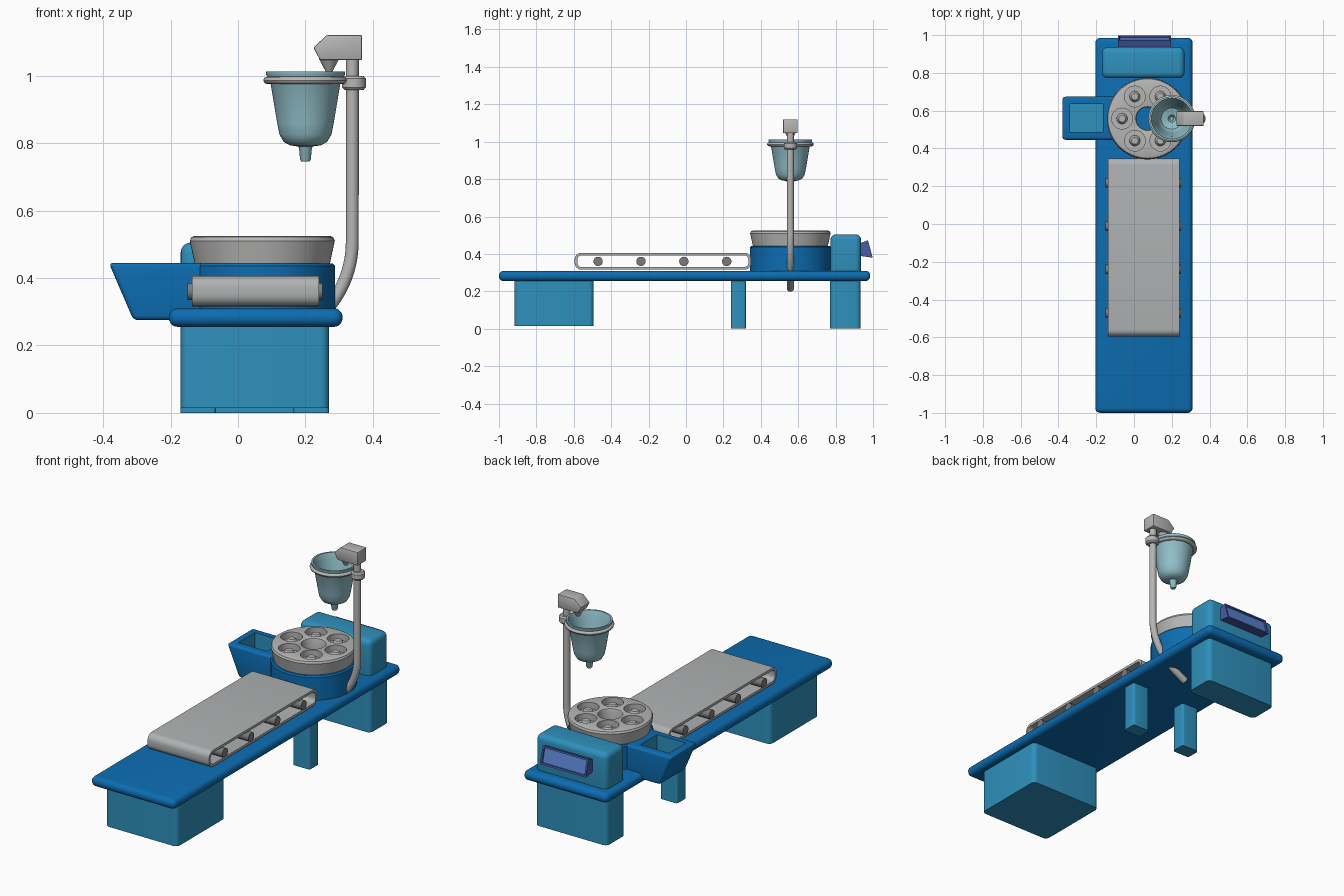
import bpy, bmesh, math
from mathutils import Vector

if "Cube" in bpy.data.objects:
    bpy.data.objects.remove(bpy.data.objects["Cube"])


def mat(name, hex_code):
    m = bpy.data.materials.new(name)
    c = [int(hex_code[i:i + 2], 16) / 255 for i in (0, 2, 4)]
    lin = [v / 12.92 if v <= 0.04045 else ((v + 0.055) / 1.055) ** 2.4 for v in c]
    m.diffuse_color = (*lin, 1)
    m.use_nodes = True
    m.node_tree.nodes["Principled BSDF"].inputs["Base Color"].default_value = m.diffuse_color
    return m


DARK = mat("deep_blue", "0C6DB2")
LIGHT = mat("light_blue", "2E91BD")
GREY = mat("light_grey", "B6B6B5")
BELT = mat("belt_grey", "B0B2B3")
ROLL = mat("roller_grey", "7C7C7C")
TEAL = mat("pale_teal", "92C0CA")
FRAME = mat("screen_frame_blue", "465CA8")
SCREEN = mat("screen_blue", "5A80CC")


def activate(o):
    bpy.ops.object.select_all(action='DESELECT')
    o.select_set(True)
    bpy.context.view_layer.objects.active = o


def smooth(o):
    activate(o)
    bpy.ops.object.shade_smooth_by_angle(angle=math.radians(35))


def finish(name, bm, *mats):
    bmesh.ops.recalc_face_normals(bm, faces=bm.faces)
    me = bpy.data.meshes.new(name)
    bm.to_mesh(me)
    bm.free()
    for m in mats:
        me.materials.append(m)
    o = bpy.data.objects.new(name, me)
    bpy.context.collection.objects.link(o)
    smooth(o)
    return o


def bevel(bm, width, seg=4, test=lambda d: True):
    edges = [e for e in bm.edges
             if test((e.verts[0].co - e.verts[1].co).normalized())]
    bmesh.ops.bevel(bm, geom=edges, offset=width, segments=seg, profile=0.5, affect='EDGES')


def box(name, lo, hi, m, r=0.0, vertical=False):
    bm = bmesh.new()
    bmesh.ops.create_cube(bm, size=1)
    for v in bm.verts:
        v.co = Vector([lo[i] + (v.co[i] + 0.5) * (hi[i] - lo[i]) for i in range(3)])
    if r:
        bevel(bm, r, 5, (lambda d: abs(d.z) > 0.9) if vertical else (lambda d: True))
    return finish(name, bm, m)


def lathe(name, prof, cx, cy, m, closed=False, seg=64):
    """Spin (radius, z) points about a vertical axis."""
    bm = bmesh.new()
    vs = [bm.verts.new((cx + r, cy, z)) for r, z in prof]
    n = len(vs)
    es = [bm.edges.new((vs[i], vs[(i + 1) % n])) for i in range(n if closed else n - 1)]
    bmesh.ops.spin(bm, geom=vs + es, cent=(cx, cy, 0), axis=(0, 0, 1),
                   angle=math.tau, steps=seg, use_merge=True)
    bmesh.ops.remove_doubles(bm, verts=bm.verts, dist=1e-5)
    return finish(name, bm, m)


def prism(pts, axis, a, b):
    """Extrude a 2D outline along x (points are y,z) or y (points are x,z)."""
    bm = bmesh.new()
    put = (lambda p, t: (t, *p)) if axis == 'x' else (lambda p, t: (p[0], t, p[1]))
    ends = [[bm.verts.new(put(p, t)) for p in pts] for t in (a, b)]
    for e in ends:
        bm.faces.new(e)
    n = len(pts)
    for i in range(n):
        j = (i + 1) % n
        bm.faces.new((ends[0][i], ends[0][j], ends[1][j], ends[1][i]))
    bmesh.ops.recalc_face_normals(bm, faces=bm.faces)
    return bm


def cut(o, cutter):
    mod = o.modifiers.new("cut", 'BOOLEAN')
    mod.operation, mod.object, mod.solver = 'DIFFERENCE', cutter, 'EXACT'
    activate(o)
    bpy.ops.object.modifier_apply(modifier=mod.name)
    bpy.data.objects.remove(cutter)
    smooth(o)


# table top and supports
box("table_top", (-0.205, -1.0, 0.255), (0.31, 0.985, 0.31), DARK, 0.026)
box("front_support", (-0.17, -0.917, 0.015), (0.27, -0.494, 0.265), LIGHT, 0.025, True)
box("back_support", (-0.17, 0.77, 0.0), (0.27, 0.934, 0.265), LIGHT, 0.025, True)
box("left_middle_leg", (-0.17, 0.24, 0.0), (-0.065, 0.32, 0.265), LIGHT, 0.012, True)
box("right_middle_leg", (0.165, 0.24, 0.0), (0.27, 0.32, 0.265), LIGHT, 0.012, True)

# control box with tilted screen
box("control_box", (-0.17, 0.772, 0.28), (0.267, 0.936, 0.505), LIGHT, 0.03)
bm = prism([(0.925, 0.39), (0.998, 0.38), (0.973, 0.473), (0.925, 0.455)], 'x', -0.085, 0.195)
face = max(bm.faces, key=lambda f: f.calc_center_median().y)
bmesh.ops.inset_region(bm, faces=[face], thickness=0.013)
bmesh.ops.inset_region(bm, faces=[face], thickness=0.002, depth=-0.008)
face.material_index = 1
finish("control_screen", bm, FRAME, SCREEN)


# conveyor belt: hollow rounded loop
def loop(y0, y1, z0, z1, r):
    pts = []
    for k, (cy, cz) in enumerate([(y1 - r, z1 - r), (y0 + r, z1 - r), (y0 + r, z0 + r), (y1 - r, z0 + r)]):
        for s in range(7):
            a = math.pi / 2 * (k + s / 6)
            pts.append((cy + r * math.cos(a), cz + r * math.sin(a)))
    return pts


bm = bmesh.new()
outer, inner = loop(-0.595, 0.348, 0.316, 0.406, 0.035), loop(-0.581, 0.334, 0.33, 0.392, 0.022)
rings = [[bm.verts.new((x, *p)) for p in pts]
         for x, pts in ((-0.137, outer), (0.24, outer), (0.24, inner), (-0.137, inner))]
n = len(outer)
for k in range(4):
    a, b = rings[k], rings[(k + 1) % 4]
    for i in range(n):
        j = (i + 1) % n
        bm.faces.new((a[i], a[j], b[j], b[i]))
finish("conveyor_belt", bm, BELT)

# belt rollers
for i in range(4):
    y = -0.47 + 0.2293 * i
    pts = [(y + 0.025 * math.cos(math.tau * k / 24), 0.36 + 0.025 * math.sin(math.tau * k / 24))
           for k in range(24)]
    finish(f"belt_roller_{i + 1}", prism(pts, 'x', -0.15, 0.25), ROLL)

# drum and side chute
CX, CY = 0.072, 0.558
lathe("drum_base", [(0, 0.3), (0.216, 0.3), (0.216, 0.436), (0.209, 0.443), (0, 0.443)], CX, CY, DARK)
bm = prism([(-0.383, 0.445), (-0.31, 0.275), (-0.1, 0.275), (-0.1, 0.445)], 'y', 0.446, 0.674)
bevel(bm, 0.014, 4)
chute = finish("side_chute", bm, DARK, LIGHT)
hole = box("chute_cutter", (-0.34, 0.488, 0.345), (-0.165, 0.634, 0.5), DARK)
hole.data.materials.append(LIGHT)
for p in hole.data.polygons:
    p.material_index = 1
cut(chute, hole)

# carousel ring with six sockets and pegs
ring = lathe("carousel", [(0.06, 0.441), (0.06, 0.515), (0.063, 0.522), (0.07, 0.525), (0.2, 0.525),
                          (0.21, 0.521), (0.215, 0.51), (0.2, 0.441)], CX, CY, GREY, closed=True)
bm = bmesh.new()
for i in range(6):
    a = math.tau * i / 6
    px, py = CX + 0.135 * math.cos(a), CY + 0.135 * math.sin(a)
    res = bmesh.ops.create_cone(bm, cap_ends=True, segments=40, radius1=0.055, radius2=0.055, depth=0.1)
    bmesh.ops.translate(bm, verts=res["verts"], vec=(px, py, 0.54))
    lathe(f"socket_peg_{i + 1}", [(0.03, 0.485), (0.026, 0.5), (0.023, 0.512), (0.018, 0.517), (0, 0.517)],
          px, py, GREY, seg=24)
cut(ring, finish("socket_cutter", bm, GREY))

# bent support pipe
cu = bpy.data.curves.new("support_pipe", 'CURVE')
cu.dimensions, cu.bevel_depth, cu.bevel_resolution, cu.use_fill_caps = '3D', 0.019, 5, True
path = [(0.339, 1.06), (0.339, 0.8), (0.339, 0.56), (0.338, 0.45), (0.3, 0.35), (0.23, 0.27), (0.12, 0.215)]
sp = cu.splines.new('NURBS')
sp.points.add(len(path) - 1)
for p, (x, z) in zip(sp.points, path):
    p.co = (x, CY, z, 1)
sp.order_u, sp.use_endpoint_u, sp.resolution_u = 3, True, 10
pipe = bpy.data.objects.new("support_pipe", cu)
bpy.context.collection.objects.link(pipe)
activate(pipe)
bpy.ops.object.convert(target='MESH')
pipe = bpy.context.view_layer.objects.active
pipe.data.materials.clear()
pipe.data.materials.append(GREY)
smooth(pipe)

# hopper cup, holding ring and clamp
HX = 0.2
lathe("hopper_cup", [(0, 0.745), (0.012, 0.745), (0.016, 0.752), (0.019, 0.785), (0.022, 0.79), (0.045, 0.793),
                     (0.064, 0.803), (0.077, 0.825), (0.084, 0.86), (0.104, 0.98), (0.117, 1.003),
                     (0.117, 1.012), (0.108, 1.012), (0.096, 0.98), (0.076, 0.86), (0.069, 0.828),
                     (0.056, 0.811), (0.02, 0.801), (0.01, 0.785), (0, 0.785)], HX, CY, TEAL)
lathe("holding_ring", [(0.112 + 0.013 * math.cos(math.tau * k / 12), 0.986 + 0.011 * math.sin(math.tau * k / 12))
                       for k in range(12)], HX, CY, GREY, closed=True)
lathe("pipe_clamp", [(0, 0.957), (0.028, 0.957), (0.035, 0.965), (0.035, 0.991), (0.028, 0.999), (0, 0.999)],
      0.344, CY, GREY, seg=32)

# dispenser head and spout
bm = prism([(0.224, 1.083), (0.263, 1.12), (0.368, 1.12), (0.368, 1.046), (0.243, 1.046)],
           'y', CY - 0.039, CY + 0.039)
bevel(bm, 0.004, 2)
finish("dispenser_head", bm, GREY)
lathe("dispenser_spout", [(0, 1.012), (0.01, 1.012), (0.03, 1.05), (0, 1.05)], 0.27, CY, GREY, seg=24)
